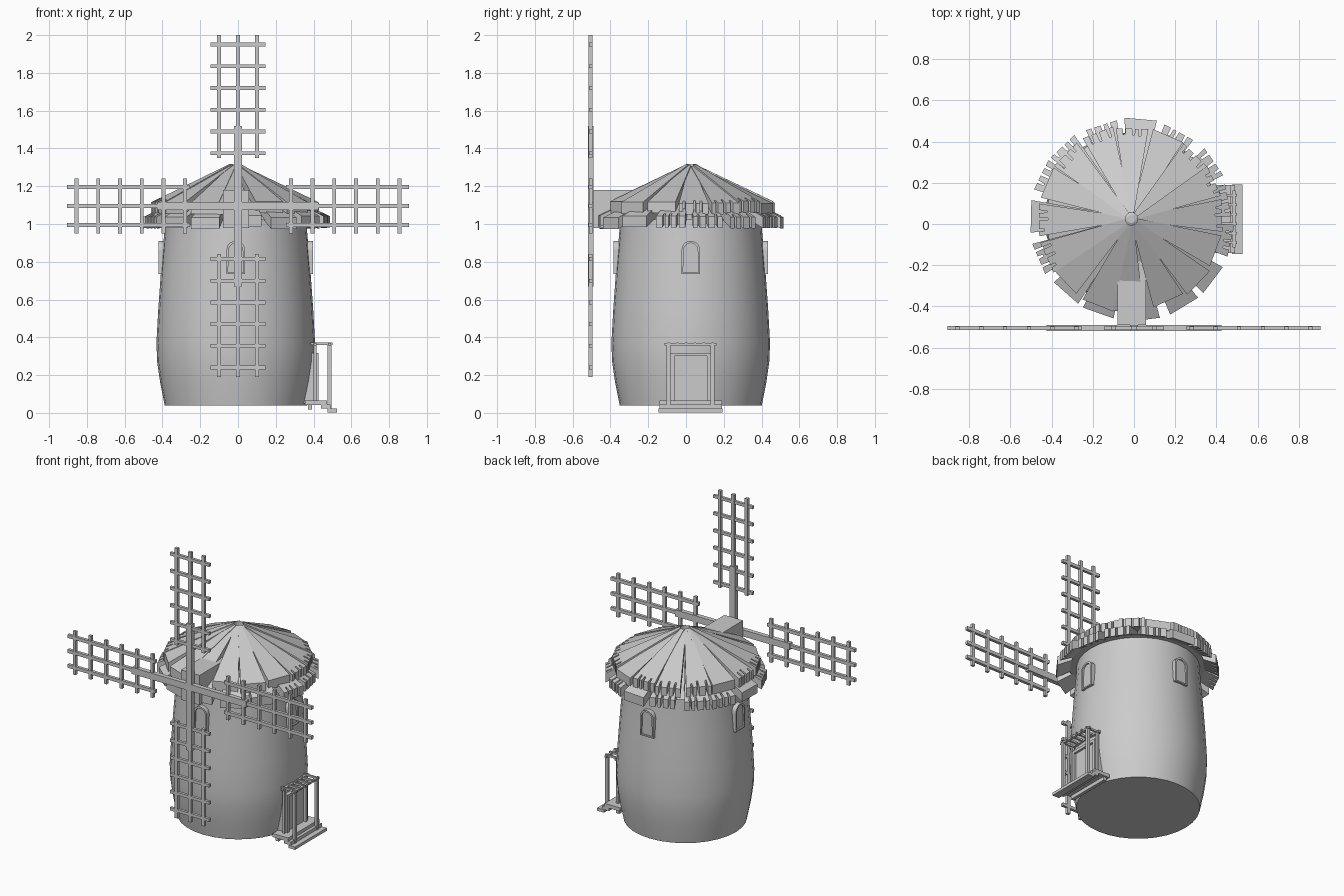
import bpy, bmesh, math, random
from mathutils import Matrix, Vector

random.seed(4)
if "Cube" in bpy.data.objects:
    bpy.data.objects.remove(bpy.data.objects["Cube"], do_unlink=True)

AXIS = Vector((-0.012, 0.025, 0))     # tower centre line
HUB = Vector((0, -0.505, 1.095))      # sail centre

grey = bpy.data.materials.new("plain_grey")
grey.use_nodes = True
colour = (0.6, 0.6, 0.6, 1)
grey.diffuse_color = colour
grey.node_tree.nodes["Principled BSDF"].inputs["Base Color"].default_value = colour


def finish(bm, name):
    bmesh.ops.recalc_face_normals(bm, faces=bm.faces)
    mesh = bpy.data.meshes.new(name)
    bm.to_mesh(mesh)
    bm.free()
    mesh.materials.append(grey)
    obj = bpy.data.objects.new(name, mesh)
    bpy.context.collection.objects.link(obj)
    return obj


def box(bm, x, y, z, matrix=Matrix()):
    """Add a box given its (low, high) range on each axis."""
    size = [r[1] - r[0] for r in (x, y, z)]
    mid = [(r[0] + r[1]) / 2 for r in (x, y, z)]
    place = matrix @ Matrix.Translation(mid) @ Matrix.Diagonal((*size, 1))
    bmesh.ops.create_cube(bm, size=1, matrix=place)


def extrude(bm, face, offset):
    """Extrude a face and return the moved end cap."""
    geom = bmesh.ops.extrude_face_region(bm, geom=[face])["geom"]
    bmesh.ops.translate(bm, vec=offset, verts=[g for g in geom if isinstance(g, bmesh.types.BMVert)])
    return next(g for g in geom if isinstance(g, bmesh.types.BMFace))


# Bulging tower body
profile = [(0.376, 0.04), (0.4, 0.16), (0.416, 0.27), (0.42, 0.37),
           (0.41, 0.55), (0.395, 0.76), (0.378, 0.96), (0.375, 1.03)]
SIDES = 32
bm = bmesh.new()
rings = []
for r, z in profile:
    rings.append([bm.verts.new(AXIS + Vector((r * math.cos(a), r * math.sin(a), z)))
                  for a in (math.tau * i / SIDES for i in range(SIDES))])
for low, high in zip(rings, rings[1:]):
    for i in range(SIDES):
        j = (i + 1) % SIDES
        bm.faces.new((low[i], low[j], high[j], high[i]))
bm.faces.new(rings[0])
bm.faces.new(rings[-1])
tower = finish(bm, "tower")
bpy.context.view_layer.objects.active = tower
tower.select_set(True)
bpy.ops.object.shade_smooth_by_angle(angle=math.radians(35))

# Cone that closes the roof under the planks
bm = bmesh.new()
bmesh.ops.create_cone(bm, cap_ends=True, segments=16, radius1=0.42, radius2=0.02, depth=0.21,
                      matrix=Matrix.Translation(AXIS + Vector((0, 0, 1.125))))
finish(bm, "roof_core")


def plank(bm, angle, radius, width, top, notched):
    """Add one tapered sloping roof plank, optionally with slots in its end."""
    inner, slope, thick = 0.03, 0.476, 0.06
    half = width / 2
    outline = [(inner, -0.012), (radius, -half)]
    if notched:
        for k in (-1, 0, 1):
            mid = k * width * 0.27 + random.uniform(-0.008, 0.008)
            deep = radius - random.uniform(0.025, 0.045)
            outline += [(radius, mid - 0.007), (deep, mid - 0.005),
                        (deep, mid + 0.005), (radius, mid + 0.007)]
    outline += [(radius, half), (inner, 0.012)]
    turn = Matrix.Translation(AXIS) @ Matrix.Rotation(angle, 4, "Z")
    verts = [bm.verts.new(turn @ Vector((x, y, top + slope * (radius - x)))) for x, y in outline]
    extrude(bm, bm.faces.new(verts), (0, 0, -thick))


# Two overlapping layers of roof planks
for name, count, radius, top, shift in (("roof_planks_lower", 15, 0.485, 1.04, 0.5),
                                        ("roof_planks_upper", 16, 0.442, 1.115, 0.0)):
    bm = bmesh.new()
    for i in range(count):
        angle = math.tau * (i + shift) / count + random.uniform(-0.04, 0.04)
        facing_front = math.sin(angle) < -0.5
        plank(bm, angle, radius + random.uniform(-0.01, 0.01), 0.158,
              top + random.uniform(-0.006, 0.006), not facing_front and i % 4 != 3)
    finish(bm, name)

# Housing that carries the sails
bm = bmesh.new()
box(bm, (-0.08, 0.058), (-0.49, -0.1), (0.98, 1.18))
finish(bm, "sail_housing")

# Crossed spars
bm = bmesh.new()
box(bm, (-0.425, 0.425), (-0.015, 0.015), (-0.022, 0.022), Matrix.Translation(HUB))
box(bm, (-0.02, 0.02), (-0.015, 0.015), (-0.425, 0.425), Matrix.Translation(HUB))
finish(bm, "sail_spars")

# Four lattice sails
for n, name in enumerate(("sail_top", "sail_right", "sail_bottom", "sail_left")):
    bm = bmesh.new()
    turn = Matrix.Translation(HUB) @ Matrix.Rotation(-n * math.pi / 2, 4, "Y")
    for x in (-0.1, 0, 0.1):
        box(bm, (x - 0.011, x + 0.011), (-0.01, 0.01), (0.255, 0.905), turn)
    for k in range(6):
        z = 0.28 + k * 0.115
        box(bm, (-0.146, 0.146), (-0.009, 0.009), (z - 0.01, z + 0.01), turn)
    finish(bm, name)

# Arched windows on four sides
for n, name in enumerate(("window_front", "window_left", "window_back", "window_right")):
    bm = bmesh.new()
    turn = Matrix.Translation(AXIS) @ Matrix.Rotation(n * math.pi / 2, 4, "Z")
    outline = [(-0.049, 0.735), (0.049, 0.735)]
    outline += [(0.049 * math.cos(a), 0.862 + 0.049 * math.sin(a))
                for a in (math.pi * i / 10 for i in range(11))]
    face = bm.faces.new([bm.verts.new(turn @ Vector((x, -0.36, z))) for x, z in outline])
    outward = turn.to_3x3() @ Vector((0, -1, 0))
    cap = extrude(bm, face, outward * 0.05)
    bmesh.ops.inset_region(bm, faces=[cap], thickness=0.012)
    extrude(bm, cap, outward * -0.01)
    bmesh.ops.delete(bm, geom=[cap] if cap.is_valid else [], context="FACES_ONLY")
    finish(bm, name)

# Door leaf and frame, set against the wall
bm = bmesh.new()
box(bm, (0.34, 0.41), (-0.06, 0.11), (0.06, 0.305))
finish(bm, "door")
bm = bmesh.new()
for y in (-0.082, 0.112):
    box(bm, (0.34, 0.425), (y, y + 0.02), (0.05, 0.318))
box(bm, (0.34, 0.425), (-0.082, 0.132), (0.3, 0.318))
finish(bm, "door_frame")

# Porch deck with steps
bm = bmesh.new()
box(bm, (0.355, 0.47), (-0.14, 0.19), (0.042, 0.066))
box(bm, (0.44, 0.49), (-0.14, 0.19), (0.022, 0.044))
box(bm, (0.475, 0.525), (-0.145, 0.192), (0.003, 0.022))
box(bm, (0.37, 0.392), (-0.13, 0.18), (0.018, 0.042))
finish(bm, "porch_steps")

# Porch posts and slatted canopy
bm = bmesh.new()
for y in (-0.092, 0.14):
    box(bm, (0.475, 0.495), (y - 0.01, y + 0.01), (0.022, 0.362))
    box(bm, (0.4, 0.416), (y - 0.008, y + 0.008), (0.066, 0.362))
for x in (0.408, 0.485):
    box(bm, (x - 0.008, x + 0.008), (-0.113, 0.162), (0.356, 0.369))
for k in range(6):
    y = -0.092 + k * 0.0464
    box(bm, (0.385, 0.5), (y - 0.006, y + 0.006), (0.36, 0.373))
finish(bm, "porch_canopy")
